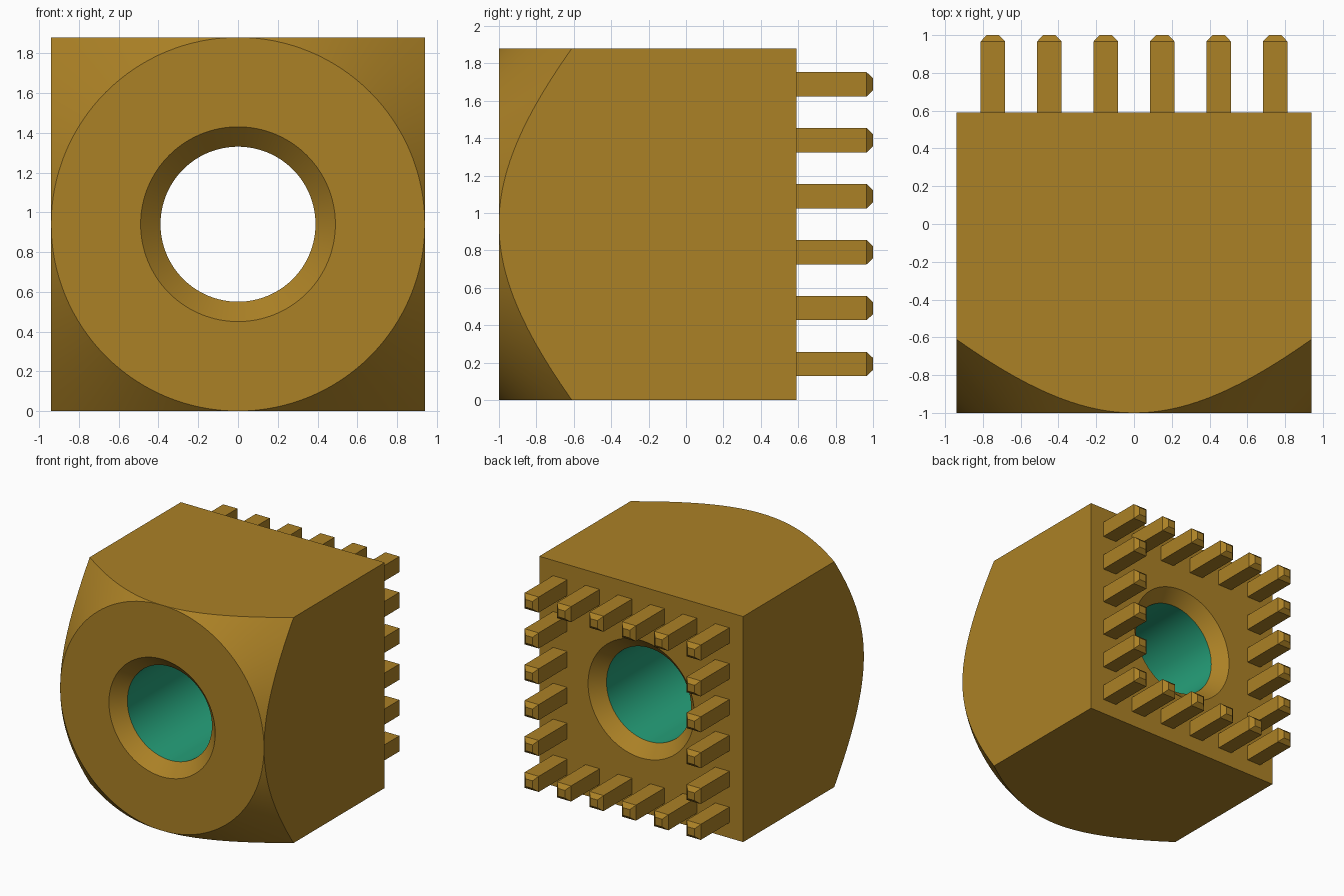
import bpy, bmesh, math

cube = bpy.data.objects.get("Cube")
if cube:
    bpy.data.objects.remove(cube, do_unlink=True)

HALF = 0.94                 # half width of the block, also its centre height
FRONT, BACK = -1.0, 0.59    # block ends along y
BORE, SINK = 0.39, 0.49     # bore radius and countersink radius
STEP = SINK - BORE
SEGS = 128


def material(name, rgb):
    mat = bpy.data.materials.new(name)
    mat.use_nodes = True
    col = (*rgb, 1.0)
    mat.diffuse_color = col
    mat.node_tree.nodes["Principled BSDF"].inputs["Base Color"].default_value = col
    return mat


brass = material("brass", (0.41, 0.22, 0.019))
green = material("green", (0.019, 0.355, 0.195))


def finish(bm, name, mats):
    bmesh.ops.recalc_face_normals(bm, faces=bm.faces[:])
    mesh = bpy.data.meshes.new(name)
    bm.to_mesh(mesh)
    bm.free()
    for m in mats:
        mesh.materials.append(m)
    return mesh


def add_object(name, mesh, location=(0, 0, 0)):
    obj = bpy.data.objects.new(name, mesh)
    obj.location = location
    bpy.context.collection.objects.link(obj)
    return obj


# Block: one closed section (radius, y) swept round the bore, with square outer walls
def section(angle):
    square = HALF / max(abs(math.cos(angle)), abs(math.sin(angle)))
    return [(BORE, FRONT + STEP), (SINK, FRONT), (HALF, FRONT),
            (square, FRONT + square - HALF),      # 45 degree conical corner cut
            (square, BACK), (SINK, BACK), (BORE, BACK - STEP)]


bm = bmesh.new()
rings = []
for i in range(SEGS):
    a = 2 * math.pi * i / SEGS
    rings.append([bm.verts.new((r * math.cos(a), y, HALF + r * math.sin(a)))
                  for r, y in section(a)])
count = len(rings[0])
for i in range(SEGS):
    p, q = rings[i], rings[(i + 1) % SEGS]
    for j in range(count):
        k = (j + 1) % count
        face = bm.faces.new((p[j], p[k], q[k], q[j]))
        face.material_index = 1 if k == 0 else 0  # straight bore wall is green
# Merge the points where the front circle touches the walls
bmesh.ops.remove_doubles(bm, verts=bm.verts[:], dist=1e-5)
block = add_object("bored_block", finish(bm, "bored_block", [brass, green]))
bpy.ops.object.select_all(action="DESELECT")
block.select_set(True)
bpy.context.view_layer.objects.active = block
bpy.ops.object.shade_smooth_by_angle(angle=math.radians(30))

# Pin: square bar with a bevelled tip, pointing to the back
PIN, TIP, BEVEL = 0.065, 0.032, 0.034
bm = bmesh.new()
loops = []
for half, y in ((PIN, BACK - 0.01), (PIN, 1.0 - BEVEL), (TIP, 1.0)):
    loops.append([bm.verts.new((sx * half, y, sz * half))
                  for sx, sz in ((-1, -1), (1, -1), (1, 1), (-1, 1))])
for low, high in zip(loops, loops[1:]):
    for i in range(4):
        j = (i + 1) % 4
        bm.faces.new((low[i], low[j], high[j], high[i]))
bm.faces.new(loops[0])
bm.faces.new(loops[-1])
pin_mesh = finish(bm, "pin", [brass])

# Pins stand round the edge of a six by six grid
PITCH = 0.299
for col in range(6):
    for row in range(6):
        if col in (0, 5) or row in (0, 5):
            add_object(f"pin_{col + 1}_{row + 1}", pin_mesh,
                       ((col - 2.5) * PITCH, 0, HALF + (row - 2.5) * PITCH))
